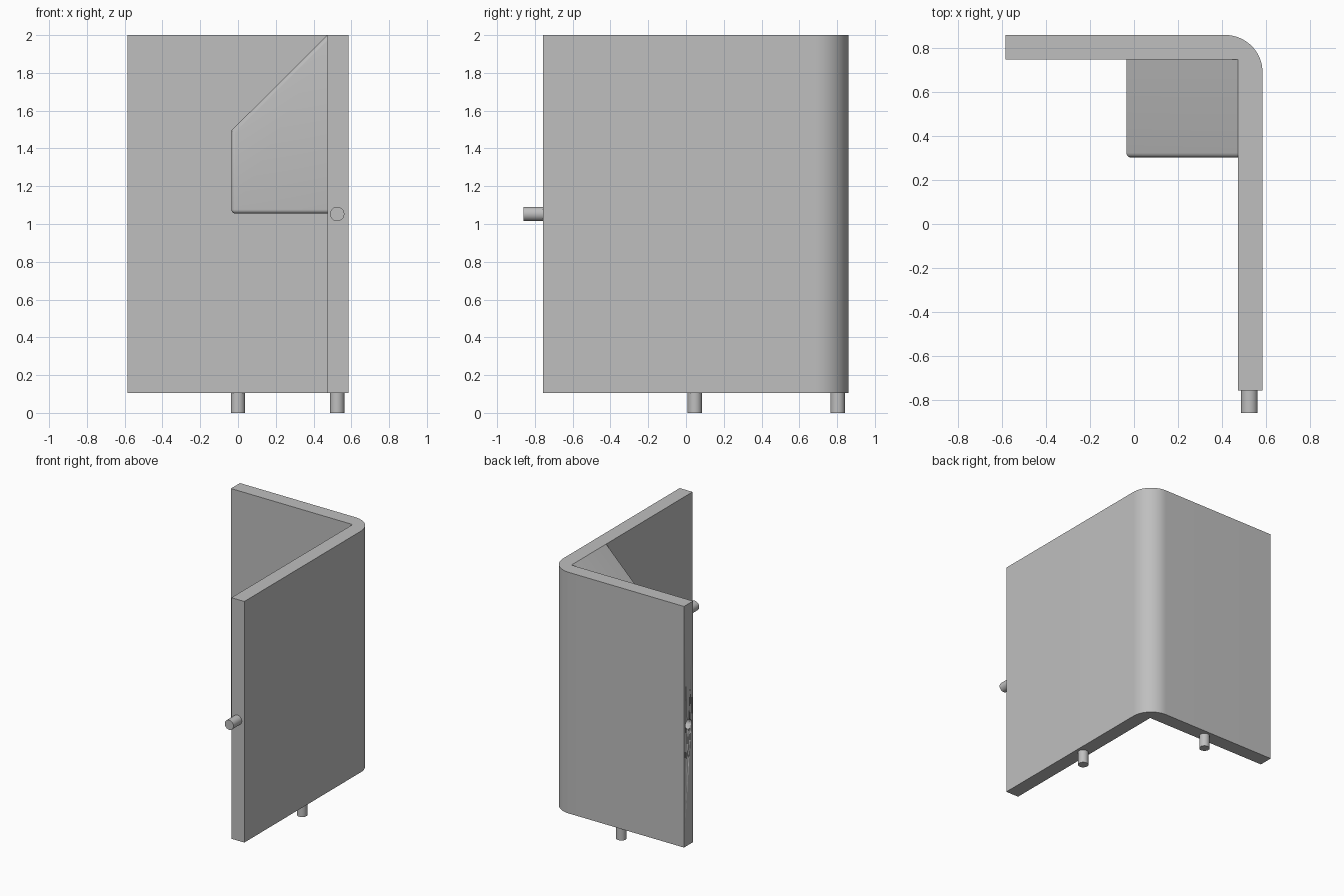
import bpy, bmesh, math
from mathutils import Vector

if "Cube" in bpy.data.objects:
    bpy.data.objects.remove(bpy.data.objects["Cube"], do_unlink=True)

grey = bpy.data.materials.new("plain grey")
grey.use_nodes = True
colour = (0.52, 0.52, 0.52, 1)
grey.diffuse_color = colour
grey.node_tree.nodes["Principled BSDF"].inputs["Base Color"].default_value = colour


def finish(name, bm):
    """Turn a bmesh into a smooth-shaded object with sharp edges kept."""
    bmesh.ops.recalc_face_normals(bm, faces=bm.faces)
    mesh = bpy.data.meshes.new(name)
    bm.to_mesh(mesh)
    bm.free()
    mesh.materials.append(grey)
    ob = bpy.data.objects.new(name, mesh)
    bpy.context.collection.objects.link(ob)
    bpy.ops.object.select_all(action="DESELECT")
    ob.select_set(True)
    bpy.context.view_layer.objects.active = ob
    bpy.ops.object.shade_smooth_by_angle(angle=math.radians(30))
    return ob


def prism(points, offset):
    """Extrude a flat outline along an offset."""
    bm = bmesh.new()
    face = bm.faces.new([bm.verts.new(p) for p in points])
    new = bmesh.ops.extrude_face_region(bm, geom=[face], use_keep_orig=True)
    moved = [v for v in new["geom"] if isinstance(v, bmesh.types.BMVert)]
    bmesh.ops.translate(bm, verts=moved, vec=offset)
    return bm


def cylinder(name, start, end, radius=0.038):
    """A round rod between two points."""
    a, b = Vector(start), Vector(end)
    bm = bmesh.new()
    bmesh.ops.create_cone(bm, cap_ends=True, segments=48, radius1=radius,
                          radius2=radius, depth=(b - a).length)
    turn = (b - a).to_track_quat("Z", "Y").to_matrix()
    bmesh.ops.rotate(bm, verts=bm.verts, matrix=turn)
    bmesh.ops.translate(bm, verts=bm.verts, vec=(a + b) / 2)
    return finish(name, bm)


# Overall limits
X, Y, TOP, BOTTOM = 0.585, 0.86, 2.0, 0.105
WALL, RADIUS, FRONT = 0.112, 0.17, -0.757
inner_x, inner_y = X - WALL, Y - WALL
mid_x, mid_y = 0.525, 0.803
peg_z = 1.053

# L-shaped wall with a rounded outer corner
outline = [(-X, inner_y), (inner_x, inner_y), (inner_x, FRONT), (X, FRONT)]
for i in range(17):
    t = math.pi / 2 * i / 16
    outline.append((X - RADIUS + RADIUS * math.cos(t),
                    Y - RADIUS + RADIUS * math.sin(t)))
outline.append((-X, Y))
wall = finish("corner_wall", prism([(x, y, BOTTOM) for x, y in outline],
                                   (0, 0, TOP - BOTTOM)))

# Socket hole in the end of the back wall
cutter = cylinder("socket_cutter", (-X - 0.05, mid_y, peg_z), (-X + 0.11, mid_y, peg_z))
cutter.hide_render = True
cut = wall.modifiers.new("socket", "BOOLEAN")
cut.operation = "DIFFERENCE"
cut.solver = "EXACT"
cut.object = cutter
bpy.context.view_layer.objects.active = wall
bpy.ops.object.modifier_apply(modifier=cut.name)
bpy.data.objects.remove(cutter, do_unlink=True)

# Sloped block in the inner corner, with softened exposed edges
left, block_front = -0.035, 0.302
profile = [(left, 1.055), (inner_x, 1.055), (inner_x, TOP), (left, 1.495)]
bm = prism([(x, block_front, z) for x, z in profile], (0, inner_y - block_front, 0))


def exposed(edge):
    a, b = (v.co for v in edge.verts)
    middle = (a + b) / 2
    on_front = max(a.y, b.y) < block_front + 0.01 and middle.x < inner_x - 0.01
    lower_left = middle.x < left + 0.01 and middle.z < 1.06
    return on_front or lower_left


bmesh.ops.bevel(bm, geom=[e for e in bm.edges if exposed(e)], offset=0.022,
                segments=5, profile=0.5, affect="EDGES")
finish("corner_block", bm)

# Connecting pegs
cylinder("back_bottom_peg", (0, mid_y, 0), (0, mid_y, BOTTOM))
cylinder("side_bottom_peg", (mid_x, 0.047, 0), (mid_x, 0.047, BOTTOM))
cylinder("front_peg", (mid_x, -Y, peg_z), (mid_x, FRONT, peg_z))
